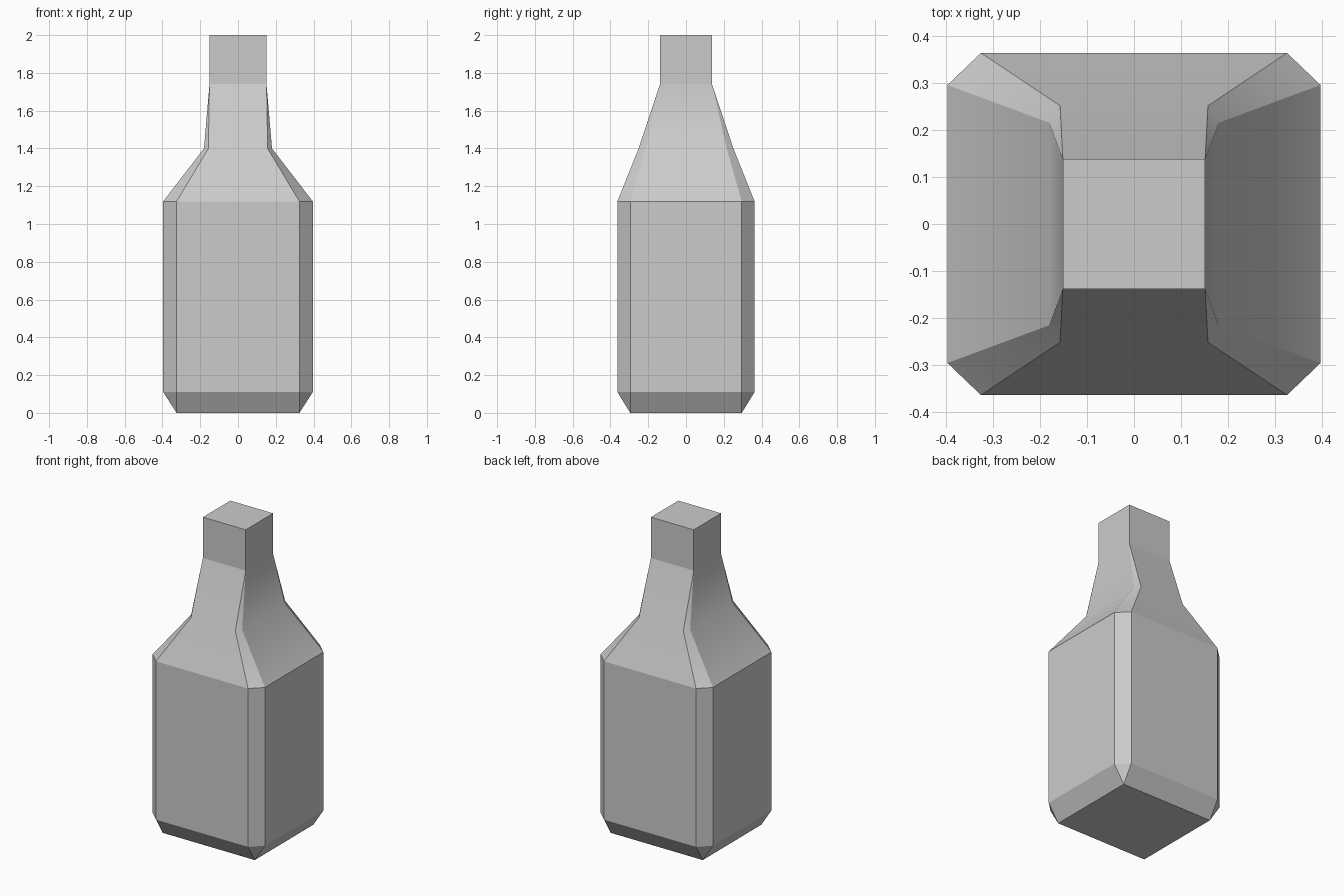
import bpy, bmesh, math

if "Cube" in bpy.data.objects:
    bpy.data.objects.remove(bpy.data.objects["Cube"])

# Cross-sections: z, outer half x, outer half y, corner cut in x, corner cut in y
SECTIONS = [
    (0.00, 0.325, 0.295, 0.0, 0.0),      # base
    (0.11, 0.396, 0.363, 0.071, 0.068),  # lower body
    (1.12, 0.396, 0.363, 0.071, 0.068),  # top of body
    (1.40, 0.180, 0.251, 0.023, 0.036),  # shoulder
    (1.74, 0.151, 0.138, 0.0, 0.0),      # foot of neck
    (2.00, 0.151, 0.138, 0.0, 0.0),      # mouth
]


def ring(bm, z, x, y, cx, cy):
    pts = [(x, -y + cy), (x, y - cy), (x - cx, y), (-x + cx, y),
           (-x, y - cy), (-x, -y + cy), (-x + cx, -y), (x - cx, -y)]
    return [bm.verts.new((px, py, z)) for px, py in pts]


# Bottle lofted through the sections
bm = bmesh.new()
rings = [ring(bm, *s) for s in SECTIONS]
for low, high in zip(rings, rings[1:]):
    for i in range(8):
        j = (i + 1) % 8
        bm.faces.new((low[i], low[j], high[j], high[i]))
bm.faces.new(rings[0][::-1])
bm.faces.new(rings[-1])

# Square sections collapse their corner cuts
bmesh.ops.remove_doubles(bm, verts=bm.verts, dist=0.0005)
bmesh.ops.recalc_face_normals(bm, faces=bm.faces)

# Only the bend halfway up the shoulder is smooth; all other edges are crisp
for f in bm.faces:
    f.smooth = True
for e in bm.edges:
    bend = all(abs(v.co.z - 1.40) < 0.01 for v in e.verts)
    e.smooth = bend and e.calc_face_angle(0) < math.radians(35)

mesh = bpy.data.meshes.new("bottle")
bm.to_mesh(mesh)
bm.free()
bottle = bpy.data.objects.new("bottle", mesh)
bpy.context.collection.objects.link(bottle)
